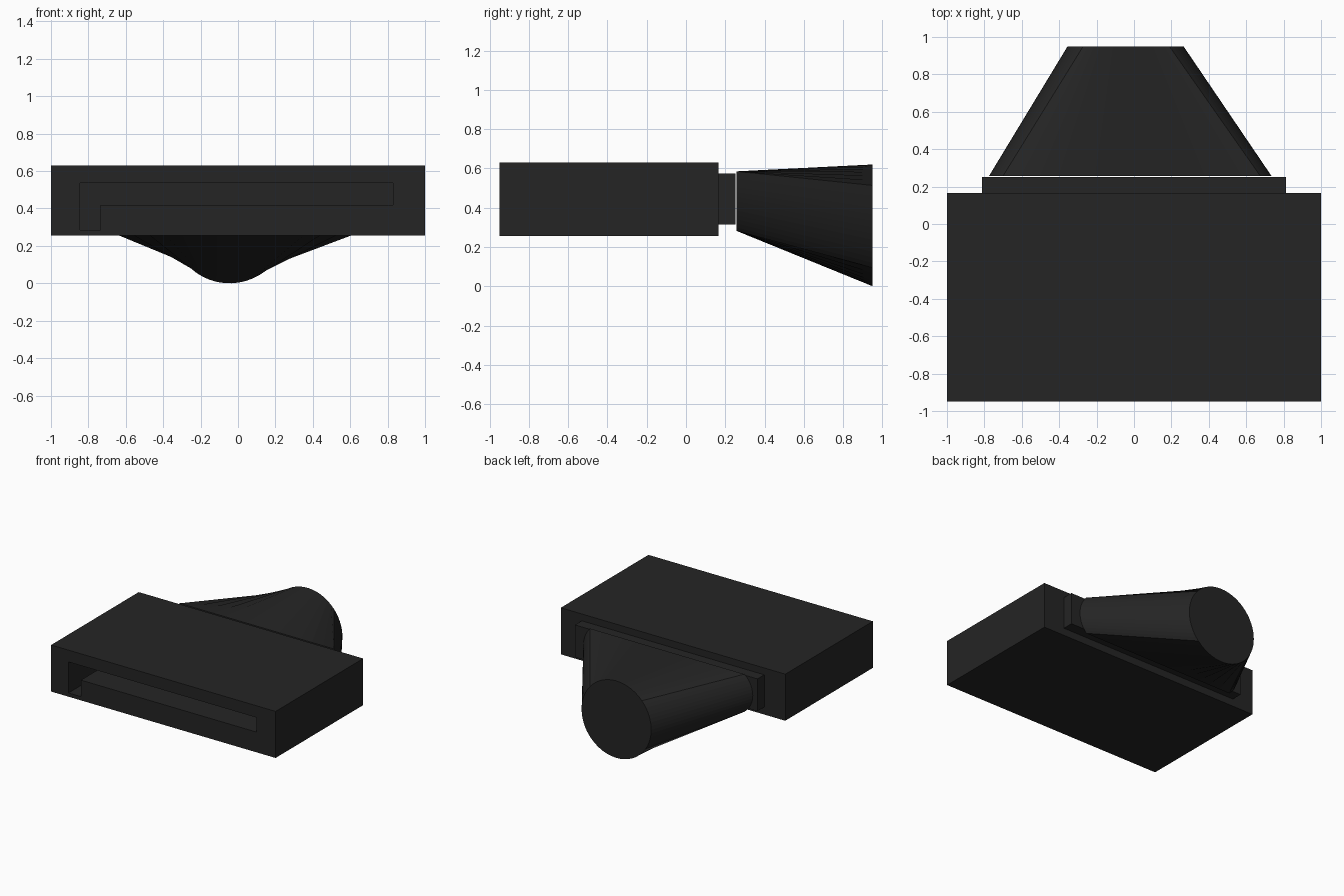
import bpy, bmesh
from math import sin, cos, radians, asin, hypot

if "Cube" in bpy.data.objects:
    bpy.data.objects.remove(bpy.data.objects["Cube"])

dark = bpy.data.materials.new("dark_plastic")
dark.diffuse_color = (0.018, 0.018, 0.018, 1)
dark.use_nodes = True
dark.node_tree.nodes["Principled BSDF"].inputs["Base Color"].default_value = dark.diffuse_color


def make_object(name, bm):
    bmesh.ops.recalc_face_normals(bm, faces=bm.faces)
    me = bpy.data.meshes.new(name)
    bm.to_mesh(me)
    bm.free()
    me.materials.append(dark)
    ob = bpy.data.objects.new(name, me)
    bpy.context.collection.objects.link(ob)
    return ob


def loft(name, a, ya, b, yb):
    """Skin between two closed (x, z) sections with capped ends."""
    bm = bmesh.new()
    va = [bm.verts.new((x, ya, z)) for x, z in a]
    vb = [bm.verts.new((x, yb, z)) for x, z in b]
    n = len(a)
    for i in range(n):
        j = (i + 1) % n
        bm.faces.new((va[i], va[j], vb[j], vb[i]))
    bm.faces.new(va)
    bm.faces.new(vb)
    return make_object(name, bm)


def prism(name, section, y0, y1):
    return loft(name, section, y0, section, y1)


def rect(x0, x1, z0, z1):
    return [(x0, z0), (x1, z0), (x1, z1), (x0, z1)]


# Main housing with an L-shaped slot sunk into the front
housing = prism("housing", rect(-1, 1, 0.255, 0.63), -0.95, 0.165)
slot = [(-0.845, 0.285), (-0.735, 0.285), (-0.735, 0.418),
        (0.83, 0.418), (0.83, 0.535), (-0.845, 0.535)]
cutter = prism("slot_cutter", slot, -1.05, -0.05)
cutter.hide_render = True
cut = housing.modifiers.new("slot", 'BOOLEAN')
cut.operation = 'DIFFERENCE'
cut.solver = 'EXACT'
cut.object = cutter
bpy.context.view_layer.objects.active = housing
bpy.ops.object.modifier_apply(modifier=cut.name)
bpy.data.objects.remove(cutter)

# Collar behind the housing
prism("collar", rect(-0.813, 0.813, 0.315, 0.575), 0.165, 0.252)

# Funnel: flat-topped section with bowed ends, blending to a circle
STEPS = 14


def line(p, q):
    return [(p[0] + (q[0] - p[0]) * i / STEPS, p[1] + (q[1] - p[1]) * i / STEPS)
            for i in range(STEPS)]


def bow(x, z0, z1, sag):
    """Arc from z0 to z1 at x, bulging sideways by sag."""
    h, mid = (z1 - z0) / 2, (z0 + z1) / 2
    r = (h * h + sag * sag) / (2 * abs(sag))
    s = 1 if sag > 0 else -1
    half = asin(h / r)
    return [(x + sag - s * r + s * r * cos(t), mid + r * sin(t))
            for t in (half * (2 * i / STEPS - 1) for i in range(STEPS))]


L, R, B, T = -0.70, 0.675, 0.282, 0.585
mouth = bow(R, B, T, 0.06) + line((R, T), (L, T)) + bow(L, T, B, -0.075) + line((L, B), (R, B))
stops = [-44, 41, 137, 213, 316]
outlet = []
for a, b in zip(stops, stops[1:]):
    for i in range(STEPS):
        t = radians(a + (b - a) * i / STEPS)
        outlet.append((-0.045 + 0.31 * cos(t), 0.31 + 0.31 * sin(t)))
loft("funnel", mouth, 0.257, outlet, 0.95)
